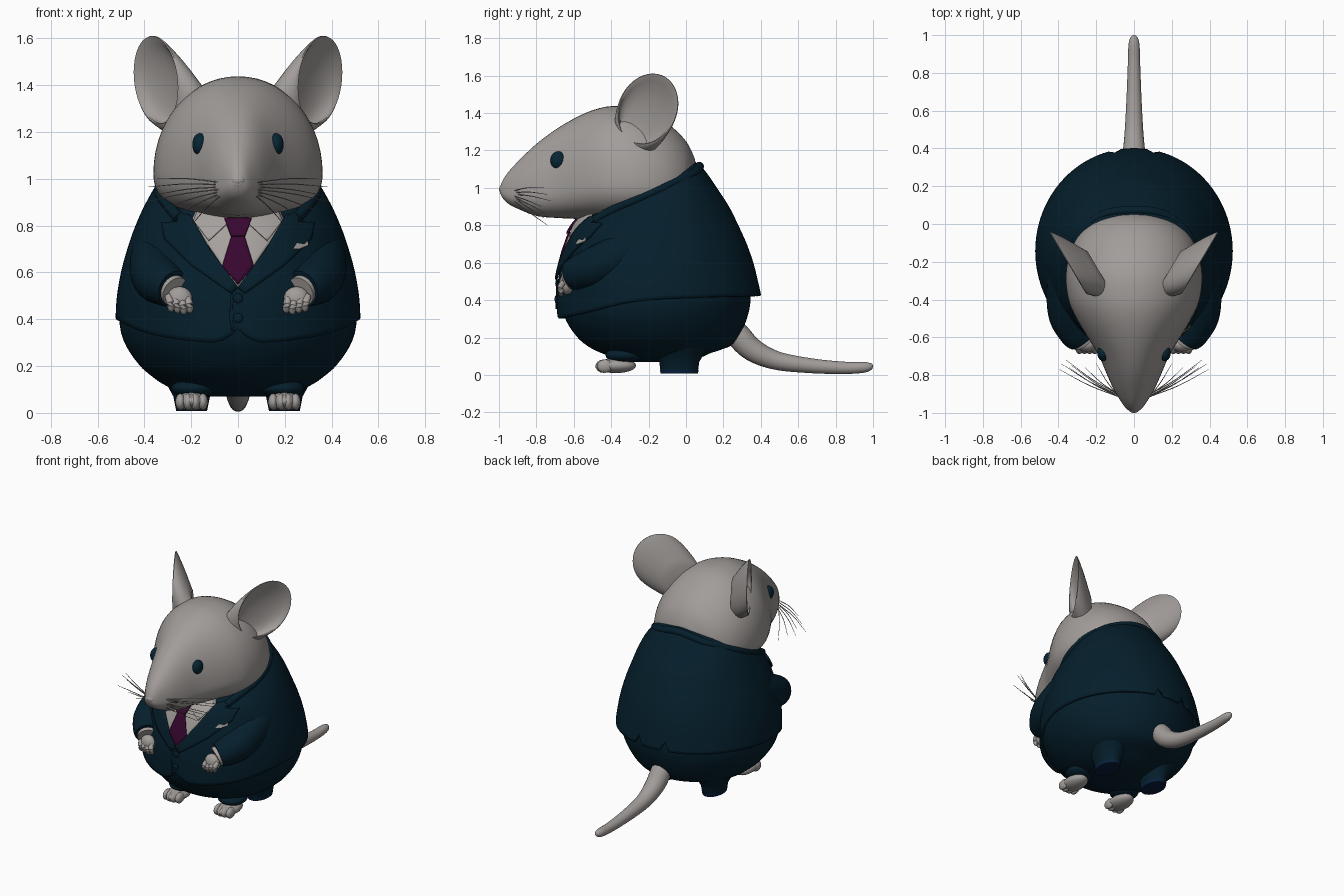
import bpy, bmesh, math
from mathutils import Vector as V

if "Cube" in bpy.data.objects:
    bpy.data.objects.remove(bpy.data.objects["Cube"])


def material(name, rgb):
    m = bpy.data.materials.new(name)
    m.diffuse_color = (*rgb, 1)
    m.use_nodes = True
    m.node_tree.nodes["Principled BSDF"].inputs["Base Color"].default_value = m.diffuse_color
    return m


FUR = material("warm grey fur", (0.36, 0.335, 0.322))
SHIRT = material("shirt grey", (0.38, 0.355, 0.34))
SUIT = material("dark teal suit", (0.0015, 0.0135, 0.025))
NAVY = material("navy cuff", (0.002, 0.014, 0.045))
EYE = material("dark teal eye", (0.002, 0.019, 0.034))
TIE = material("plum tie", (0.040, 0.002, 0.029))


def finish(name, bm, mat):
    bmesh.ops.recalc_face_normals(bm, faces=bm.faces)
    me = bpy.data.meshes.new(name)
    bm.to_mesh(me)
    bm.free()
    me.polygons.foreach_set("use_smooth", [True] * len(me.polygons))
    me.set_sharp_from_angle(angle=math.radians(45))
    me.materials.append(mat)
    ob = bpy.data.objects.new(name, me)
    bpy.context.collection.objects.link(ob)
    return ob


def smooth(rows, t):
    """Smooth interpolation of rows (key, a, b, ...) at key t."""
    t = min(max(t, rows[0][0]), rows[-1][0])
    i = 0
    while i < len(rows) - 2 and t > rows[i + 1][0]:
        i += 1

    def slope(k, c):
        a, b = rows[max(k - 1, 0)], rows[min(k + 1, len(rows) - 1)]
        return (b[c] - a[c]) / (b[0] - a[0])
    p, q = rows[i], rows[i + 1]
    h = q[0] - p[0]
    u = (t - p[0]) / h
    return [(2*u**3 - 3*u*u + 1) * p[c] + (u**3 - 2*u*u + u) * h * slope(i, c)
            + (3*u*u - 2*u**3) * q[c] + (u**3 - u*u) * h * slope(i + 1, c)
            for c in range(1, len(p))]


def loft(name, rings, mat, caps=(True, True)):
    bm = bmesh.new()
    vs = [[bm.verts.new(p) for p in r] for r in rings]
    n = len(rings[0])
    for a, b in zip(vs, vs[1:]):
        for j in range(n):
            bm.faces.new((a[j], a[(j + 1) % n], b[(j + 1) % n], b[j]))
    for use, ring in zip(caps, (vs[0], vs[-1])):
        if use:
            bm.faces.new(ring)
    return finish(name, bm, mat)


def tube(name, pts, mat, steps=6, sides=16, ref=(0, 0, 1)):
    """Round tube through points (x, y, z, radius)."""
    rows = [(i, *p) for i, p in enumerate(pts)]
    last = (len(pts) - 1) * steps
    rings = []
    for k in range(last + 1):
        t = k / steps
        x, y, z, r = smooth(rows, t)
        d = (V(smooth(rows, t + 0.02)[:3]) - V(smooth(rows, t - 0.02)[:3])).normalized()
        a = d.cross(V(ref)).normalized()
        b = d.cross(a)
        rings.append([V((x, y, z)) + r * (a * math.cos(w) + b * math.sin(w))
                      for w in (2 * math.pi * j / sides for j in range(sides))])
    return loft(name, rings, mat)


def ball(name, loc, size, mat, seg=24):
    bm = bmesh.new()
    bmesh.ops.create_uvsphere(bm, u_segments=seg, v_segments=seg // 2, radius=1)
    for v in bm.verts:
        v.co = V((v.co.x * size[0], v.co.y * size[1], v.co.z * size[2])) + V(loc)
    return finish(name, bm, mat)


# Torso sections: z, front y, back y, half width
JACKET = [(.28, -.69, .405, .52), (.4, -.69, .405, .523), (.5, -.685, .385, .517), (.6, -.665, .36, .50),
          (.7, -.635, .325, .473), (.8, -.59, .28, .438), (.9, -.49, .23, .392),
          (1.0, -.36, .165, .33), (1.1, -.22, .095, .23), (1.14, -.12, .05, .12)]
TROUSERS = [(.07, -.28, .0, .13), (.085, -.36, .06, .23), (.12, -.46, .14, .315), (.15, -.52, .23, .36),
            (.2, -.58, .28, .418), (.3, -.645, .325, .485), (.4, -.66, .345, .507), (.5, -.62, .33, .49)]


def torso_point(rows, w, z):
    f, b, hw = smooth(rows, z)
    return V((hw * math.cos(w), (f + b) / 2 + (b - f) / 2 * math.sin(w), z))


def front_y(x, z):
    f, b, hw = smooth(JACKET, z)
    return (f + b) / 2 - (b - f) / 2 * math.sqrt(max(0, 1 - (x / hw) ** 2))


def hem(w):
    """Jacket hem: high at the back with two vents, low in front, rounded front opening."""
    p = torso_point(JACKET, w, .4)
    z = smooth([(-.7, .295), (-.57, .325), (-.25, .395), (.42, .425)], p.y)[0]
    if p.y < 0 and abs(p.x) < .12:
        z += .06 * (1 - abs(p.x) / .12) ** 2
    if p.y > 0 and abs(abs(p.x) - .102) < .01:
        z += .06
    return z


N = 96
ANG = [2 * math.pi * j / N for j in range(N)]
loft("trousers", [[torso_point(TROUSERS, w, .07 + .43 * (k / 20) ** 1.6) for w in ANG] for k in range(21)], SUIT)
jacket = loft("jacket", [[torso_point(JACKET, w, hem(w) + (1.14 - hem(w)) * k / 36) for w in ANG]
                         for k in range(37)], SUIT, (False, True))
sol = jacket.modifiers.new("thickness", "SOLIDIFY")
sol.thickness = .02


def plate(name, outline, offset, mat, sides=(1, -1), thick=.008):
    """Flat outline (x, z) draped over the jacket front."""
    bm = bmesh.new()
    for s in sides:
        bm.faces.new([bm.verts.new((s * x, 0, z)) for x, z in outline])
    bmesh.ops.triangulate(bm, faces=bm.faces[:])
    bmesh.ops.subdivide_edges(bm, edges=bm.edges[:], cuts=6, use_grid_fill=True)
    for v in bm.verts:
        v.co.y = front_y(v.co.x, v.co.z) - offset
    ob = finish(name, bm, mat)
    m = ob.modifiers.new("thickness", "SOLIDIFY")
    m.thickness, m.offset = thick, 0
    return ob


# Shirt, tie, lapels, buttons, pocket square
plate("shirt_front", [(0, .53), (.2, .82), (.16, .9), (-.16, .9), (-.2, .82)], .006, SHIRT, (1,))
plate("shirt_collar", [(.03, .86), (.17, .87), (.19, .82), (.125, .735), (.045, .81)], .014, SHIRT)
plate("tie_blade", [(-.025, .765), (.025, .765), (.068, .625), (0, .548), (-.068, .625)], .014, TIE, (1,))
plate("tie_knot", [(-.058, .83), (.058, .83), (.03, .755), (-.03, .755)], .02, TIE, (1,), .014)
plate("lapels", [(.0, .535), (.12, .70), (.2, .84), (.27, .86), (.255, .815), (.325, .81), (.31, .74),
                 (.2, .63), (.03, .51)], .012, SUIT, thick=.014)
plate("front_edge", [(-.034, .50), (-.036, .40), (-.028, .352), (-.016, .352), (-.026, .40), (-.024, .51)], .003,
      SUIT, (1,))
plate("pocket_square", [(.235, .70), (.25, .725), (.28, .72), (.295, .735), (.30, .715), (.26, .70)], .018, SHIRT, (1,))
for i, z in enumerate((.49, .405)):
    ball(f"button_{i}", (0, front_y(0, z) - .004, z), (.021, .009, .021), SUIT)

# Jacket collar round the neck
half = [(.25, front_y(.25, .83), .83), (.30, front_y(.30, .89), .89), (.333, front_y(.333, .945), .945),
        (.308, -.10, 1.01), (.185, .037, 1.075)]
path = half + [(0, .072, 1.115)] + [(-x, y, z) for x, y, z in reversed(half)]
tube("jacket_collar", [(*p, .024) for p in path], SUIT)

# Head: y, top z, bottom z, half width
HEAD = [(-.995, 1.005, .975, .015), (-.98, 1.04, .945, .038), (-.95, 1.085, .915, .062), (-.88, 1.16, .88, .105),
        (-.8, 1.235, .85, .142), (-.7, 1.31, .84, .185), (-.6, 1.37, .835, .245), (-.5, 1.415, .83, .305),
        (-.4, 1.437, .82, .348), (-.25, 1.425, .82, .36), (-.1, 1.345, .85, .318), (0, 1.25, .9, .23),
        (.045, 1.16, .97, .12), (.057, 1.10, 1.03, .04)]


def head_ring(y):
    """Pear-shaped section: wide full cheeks below, rounder crown above."""
    top, bot, hw = smooth(HEAD, y)
    mid = bot + .33 * (top - bot)
    ring = []
    for j in range(56):
        c, s = math.cos(2 * math.pi * j / 56), math.sin(2 * math.pi * j / 56)
        e = .98 if s > 0 else .88
        ring.append(V((hw * math.copysign(abs(c) ** e, c), y,
                       mid + math.copysign(abs(s) ** e, s) * (top - mid if s > 0 else mid - bot))))
    return ring


ys = [-.995 + 1.052 * (.5 - .5 * math.cos(math.pi * k / 48)) for k in range(49)]
loft("head", [head_ring(y) for y in ys], FUR)
ball("nose", (0, -.981, .993), (.03, .019, .02), FUR)

# Paired parts
for s, side in ((1, "left"), (-1, "right")):
    def flip(pts):
        return [(s * p[0], *p[1:]) for p in pts]

    ball(side + "_eye", (s * .163, -.682, 1.147), (.032, .043, .048), EYE)

    # Ear: a deep funnel opening outward and forward, wider at its lower front
    n = V((.85, -.5, 0)).normalized()
    u = V((.06, .10, .36))
    u = (u - n * u.dot(n)).normalized()
    v = n.cross(u)
    base, rim = V((.175, -.265, 1.275)), V((.343, -.207, 1.415))
    rings = []
    for k, r in ((0, .72), (.2, .79), (.4, .87), (.6, .935), (.8, .98), (.95, 1), (1.02, 1), (1.05, .97),
                 (1.02, .93), (.9, .88), (.74, .78), (.6, .6), (.52, .32), (.5, .03)):
        c = base.lerp(rim, k)
        ring = []
        for j in range(40):
            w = 2 * math.pi * j / 40
            p = c + r * (u * .203 * math.sin(w) + v * (.18 * math.cos(w) - .025 * math.sin(w)))
            ring.append((s * p.x, p.y, p.z))
        rings.append(ring)
    loft(side + "_ear", rings, FUR)

    # Arm, shirt cuff, hand and fingers
    tube(side + "_sleeve", flip([(.31, -.06, .79, .06), (.338, -.17, .735, .10), (.348, -.32, .655, .113),
                                 (.345, -.47, .585, .11), (.31, -.565, .55, .094), (.275, -.61, .53, .08)]), SUIT, 6, 24)
    tube(side + "_shirt_cuff", flip([(.29, -.59, .535, .066), (.266, -.622, .517, .066)]), SHIRT, 2, 24)
    ball(side + "_hand", (s * .25, -.638, .485), (.056, .04, .055), FUR)
    for i in range(4):
        x = .208 + .027 * i
        z = .438 + .006 * abs(i - 1)
        tube(f"{side}_finger_{i}", flip([(x + .01, -.65, z + .05, .015), (x, -.672, z + .02, .017),
                                         (x - .003, -.665, z - .008, .013), (x - .003, -.66, z - .014, .003)]), FUR, 3, 10)

    # Foot, toes, ankle fold and trouser leg
    ball(side + "_foot", (s * .198, -.375, .05), (.07, .108, .04), FUR)
    for i in range(4):
        ball(f"{side}_toe_{i}", (s * (.15 + .032 * i), -.445 + .008 * abs(i - 1.5), .047), (.022, .043, .036), FUR, 14)
    ball(side + "_ankle_fold", (s * .19, -.33, .105), (.095, .1, .042), SUIT)
    for name, rows, mat in (("trouser_leg", ((.02, .068, .1), (.07, .078, .107), (.11, .10, .13), (.16, .13, .17)), SUIT),
                            ("trouser_cuff", ((.008, .066, .1), (.03, .07, .104)), NAVY)):
        loft(f"{side}_{name}", [[(s * .198 + rx * math.cos(w), -.036 + ry * math.sin(w), z) for w in ANG[::3]]
                                for z, rx, ry in rows], mat)

    # Whiskers fan back from the muzzle
    tips = [(.345, -.76, 1.0), (.385, -.74, .965), (.36, -.72, .93), (.395, -.77, .90), (.33, -.75, .865),
            (.26, -.76, .84), (.20, -.74, .80)]
    for i, (x, y, z) in enumerate(tips):
        bx, by, bz = .08, -.915 + .006 * (i % 3), .985 - .01 * i
        tube(f"{side}_whisker_{i}", flip([(bx, by, bz, .0028), ((bx + x) / 2, (by + y) / 2 - .012, (bz + z) / 2 + .008, .0024),
                                          (x, y, z, .001)]), FUR, 4, 5)

# Tail
tube("tail", [(0, .20, .30, .05), (0, .275, .215, .066), (0, .355, .135, .062), (0, .48, .078, .050),
              (0, .66, .050, .040), (0, .84, .038, .033), (0, .95, .041, .029), (0, .99, .046, .017),
              (0, 1.0, .047, .004)], FUR, 6, 24, (1, 0, 0))
